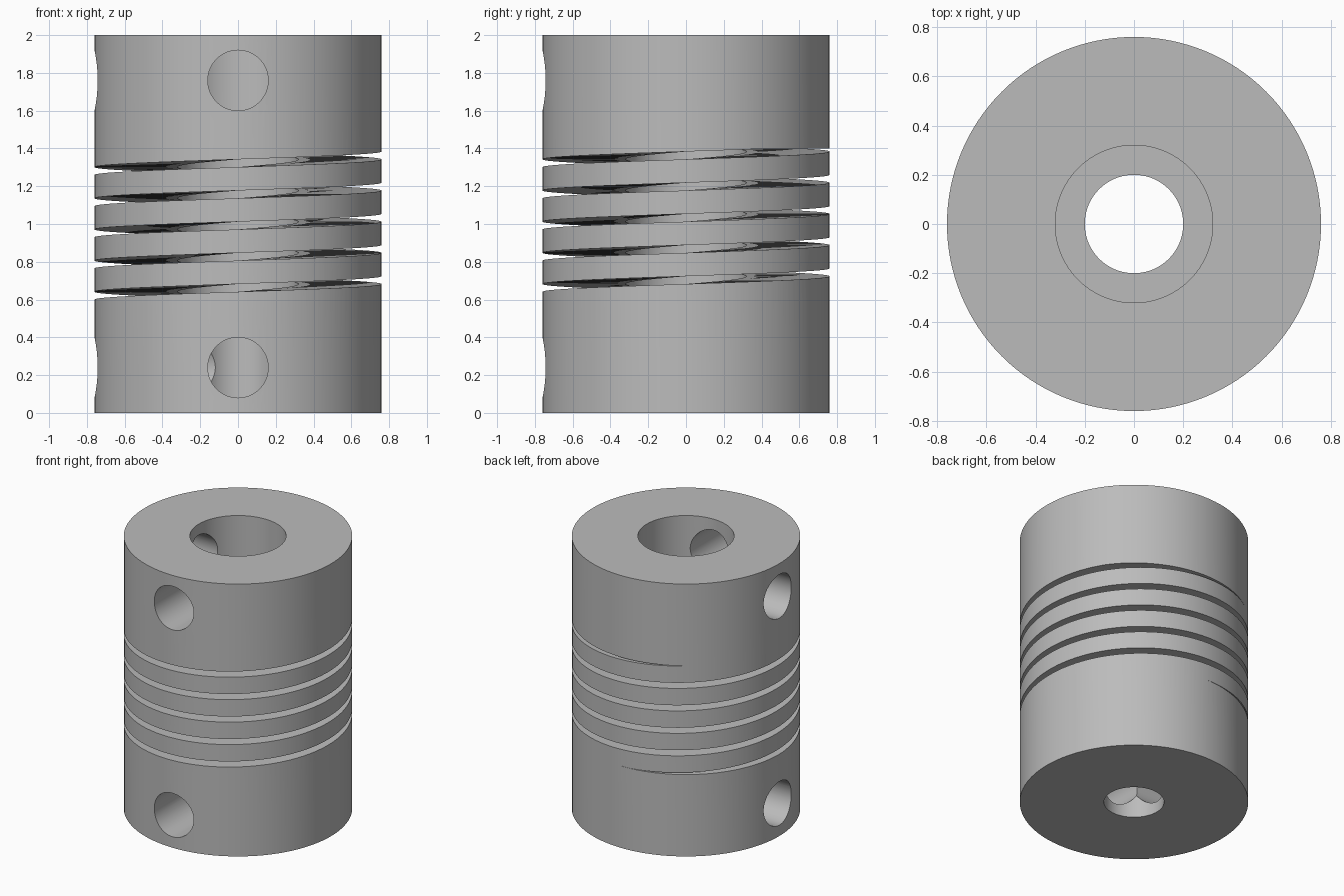
import bpy, bmesh, math
from mathutils import Matrix

cube = bpy.data.objects.get("Cube")
if cube:
    bpy.data.objects.remove(cube, do_unlink=True)

SEGMENTS = 128
OUTER, UPPER_BORE, LOWER_BORE, SCREW = 0.76, 0.32, 0.2, 0.16
COIL_LOW, COIL_HIGH = 0.6, 1.4
PITCH, GAP = 0.165, 0.041

grey = bpy.data.materials.new("brushed grey")
grey.use_nodes = True
colour = (0.5, 0.5, 0.5, 1)
grey.diffuse_color = colour
grey.node_tree.nodes["Principled BSDF"].inputs["Base Color"].default_value = colour


def finish(name, bm):
    bmesh.ops.recalc_face_normals(bm, faces=bm.faces)
    mesh = bpy.data.meshes.new(name)
    bm.to_mesh(mesh)
    bm.free()
    mesh.materials.append(grey)
    obj = bpy.data.objects.new(name, mesh)
    bpy.context.collection.objects.link(obj)
    return obj


def cylinder(name, radius, low, high, turn=Matrix(), segments=SEGMENTS):
    """Cylinder along z from low to high, then moved by turn."""
    bm = bmesh.new()
    place = turn @ Matrix.Translation((0, 0, (low + high) / 2))
    bmesh.ops.create_cone(bm, cap_ends=True, segments=segments, radius1=radius,
                          radius2=radius, depth=high - low, matrix=place)
    return finish(name, bm)


def helical_slit():
    """Rectangular section swept up a helix, tapering out at both ends."""
    bm = bmesh.new()
    low, high = COIL_LOW + 0.001, COIL_HIGH
    start = math.pi - math.tau * GAP / PITCH
    end = math.pi + math.tau * (high - COIL_LOW) / PITCH
    steps = int((end - start) / math.tau * SEGMENTS)
    rings = []
    for i in range(steps + 1):
        a = start + (end - start) * i / steps
        z = COIL_LOW + PITCH * (a - math.pi) / math.tau
        floor = min(max(z, low), high - 0.001)
        ceiling = max(min(z + GAP, high), floor + 0.001)
        corners = ((0.3, floor), (0.85, floor), (0.85, ceiling), (0.3, ceiling))
        rings.append([bm.verts.new((r * math.cos(a), r * math.sin(a), h))
                      for r, h in corners])
    for one, two in zip(rings, rings[1:]):
        for k in range(4):
            n = (k + 1) % 4
            bm.faces.new((one[k], one[n], two[n], two[k]))
    bm.faces.new(rings[0])
    bm.faces.new(rings[-1])
    return finish("slit_cutter", bm)


# Solid body and the stepped bore
body = cylinder("coupling_body", OUTER, 0, 2)
cutters = [cylinder("upper_bore_cutter", UPPER_BORE, COIL_LOW, 2.2),
           cylinder("lower_bore_cutter", LOWER_BORE, -0.2, 1)]

# Set screw holes on the front and right side of each hub
to_front = Matrix.Rotation(math.pi / 2, 4, "X")
to_right = Matrix.Rotation(-math.pi / 2, 4, "Y")
for z in (0.24, 1.76):
    for turn in (to_front, to_right):
        cutters.append(cylinder("screw_hole_cutter", SCREW, 0.02, 1,
                                Matrix.Translation((0, 0, z)) @ turn, 64))

# Flexible spiral cut
cutters.append(helical_slit())

bpy.context.view_layer.objects.active = body
body.select_set(True)
for cutter in cutters:
    cutter.hide_render = True
    cut = body.modifiers.new("cut", "BOOLEAN")
    cut.operation = "DIFFERENCE"
    cut.solver = "EXACT"
    cut.object = cutter
    bpy.ops.object.modifier_apply(modifier=cut.name)
    bpy.data.objects.remove(cutter, do_unlink=True)

bpy.ops.object.shade_smooth_by_angle(angle=math.radians(30))
